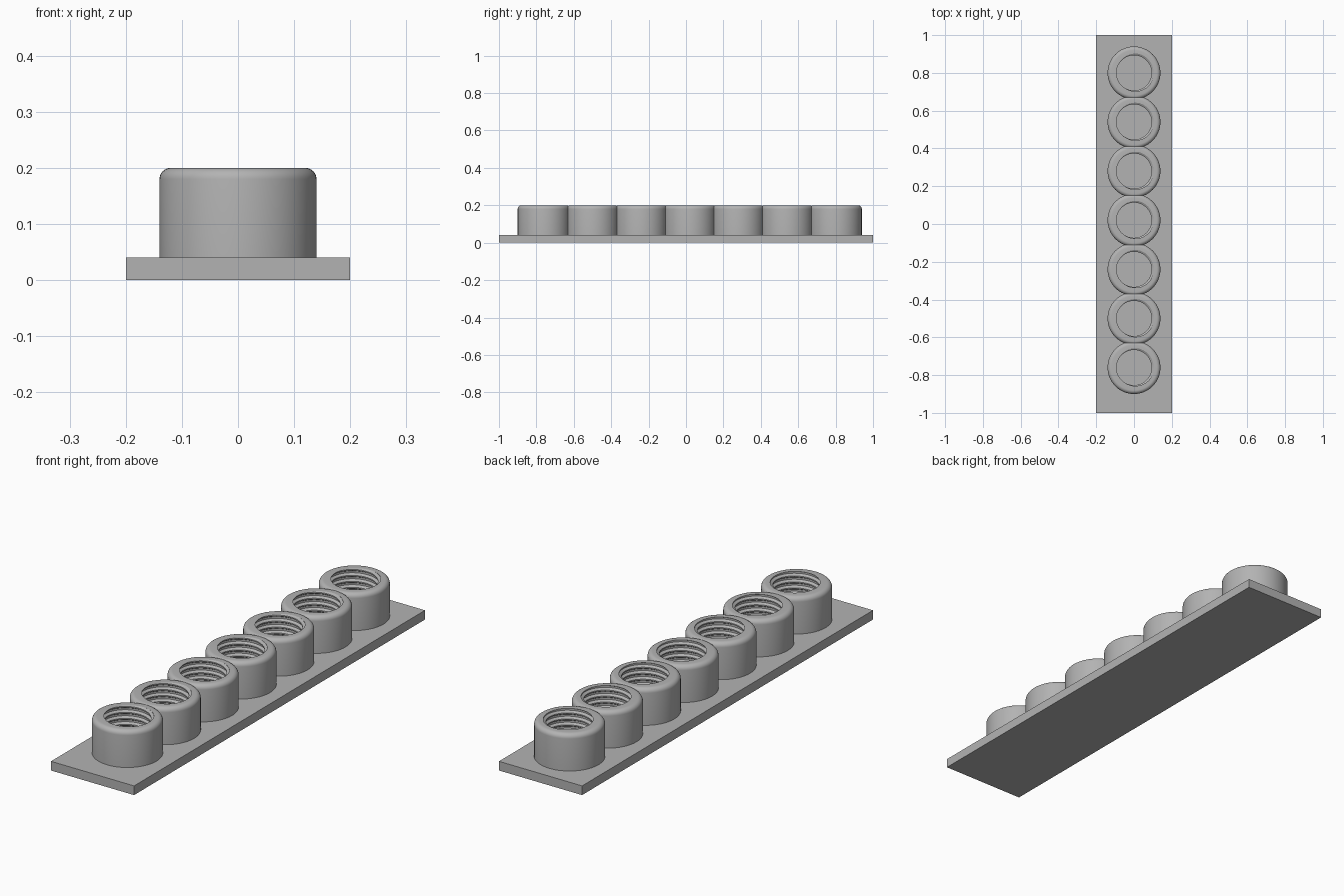
import bpy, bmesh, math
from mathutils import Vector

if "Cube" in bpy.data.objects:
    bpy.data.objects.remove(bpy.data.objects["Cube"])

SEG = 64                      # sides of each socket
COUNT, PITCH_Y, Y0 = 7, 0.26, -0.76
BASE_Z, TOP_Z = 0.04, 0.20
OUTER, FILLET = 0.14, 0.02
CREST, ROOT, LEAD = 0.093, 0.104, 0.026

grey = bpy.data.materials.new("plain grey")
grey.diffuse_color = (0.45, 0.45, 0.45, 1)
grey.use_nodes = True
grey.node_tree.nodes["Principled BSDF"].inputs["Base Color"].default_value = grey.diffuse_color


def finish(name, bm):
    me = bpy.data.meshes.new(name)
    bm.to_mesh(me)
    bm.free()
    ob = bpy.data.objects.new(name, me)
    bpy.context.collection.objects.link(ob)
    me.materials.append(grey)
    return ob


# Thread profile over one turn: (fraction of lead, radius)
THREAD = [(0, CREST), (0.2, CREST), (0.45, ROOT), (0.75, ROOT), (1, CREST)]


def thread_radius(t):
    t %= 1.0
    for (a, ra), (b, rb) in zip(THREAD, THREAD[1:]):
        if t <= b:
            return ra + (rb - ra) * (t - a) / (b - a)


def column(j):
    """Points of one socket cross-section, outside bottom to inside bottom."""
    ang = 2 * math.pi * j / SEG
    pts = [(OUTER, BASE_Z)]
    for k in range(7):
        a = math.pi / 2 * k / 6
        pts.append((OUTER - FILLET + FILLET * math.cos(a),
                    TOP_Z - FILLET + FILLET * math.sin(a)))
    # helical inner wall, clipped to the socket height
    turns = int((TOP_Z - BASE_Z) / LEAD) + 3
    for n in range(turns, -3, -1):
        for t, r in reversed(THREAD[:-1]):
            z = BASE_Z + (n + t + j / SEG) * LEAD
            zc = min(max(z, BASE_Z), TOP_Z)
            if zc != z:
                r = thread_radius((zc - BASE_Z) / LEAD - j / SEG)
            pts.append((r, zc))
    return [Vector((r * math.cos(ang + math.pi), r * math.sin(ang + math.pi), z))
            for r, z in pts]


def add_socket(target, index):
    bm = bmesh.new()
    cols = [[bm.verts.new(p) for p in column(j)] for j in range(SEG)]
    # the closing column is shifted by one full turn of the thread
    cols.append([bm.verts.new(p) for p in column(SEG)])
    for a, b in zip(cols, cols[1:]):
        for k in range(len(a) - 1):
            bm.faces.new((a[k], b[k], b[k + 1], a[k + 1]))
    bmesh.ops.remove_doubles(bm, verts=bm.verts[:], dist=1e-5)
    bmesh.ops.dissolve_degenerate(bm, edges=bm.edges[:], dist=1e-6)
    # trim where neighbouring sockets merge
    for side in (-1, 1):
        if 0 <= index + side < COUNT:
            bmesh.ops.bisect_plane(
                bm, geom=bm.verts[:] + bm.edges[:] + bm.faces[:],
                plane_co=(0, side * PITCH_Y / 2, 0), plane_no=(0, side, 0),
                clear_outer=True)
    bmesh.ops.translate(bm, verts=bm.verts[:], vec=(0, Y0 + index * PITCH_Y, 0))
    me = bpy.data.meshes.new("temp")
    bm.to_mesh(me)
    bm.free()
    target.from_mesh(me)
    bpy.data.meshes.remove(me)


# Row of threaded sockets
row = bmesh.new()
for i in range(COUNT):
    add_socket(row, i)
bmesh.ops.remove_doubles(row, verts=row.verts[:], dist=1e-5)
bmesh.ops.recalc_face_normals(row, faces=row.faces[:])
sockets = finish("threaded_sockets", row)
bpy.context.view_layer.objects.active = sockets
sockets.select_set(True)
bpy.ops.object.shade_smooth_by_angle(angle=math.radians(30))

# Base plate
plate = bmesh.new()
bmesh.ops.create_cube(plate, size=1)
bmesh.ops.scale(plate, vec=(0.4, 2.0, BASE_Z), verts=plate.verts[:])
bmesh.ops.translate(plate, vec=(0, 0, BASE_Z / 2), verts=plate.verts[:])
finish("base_plate", plate)
